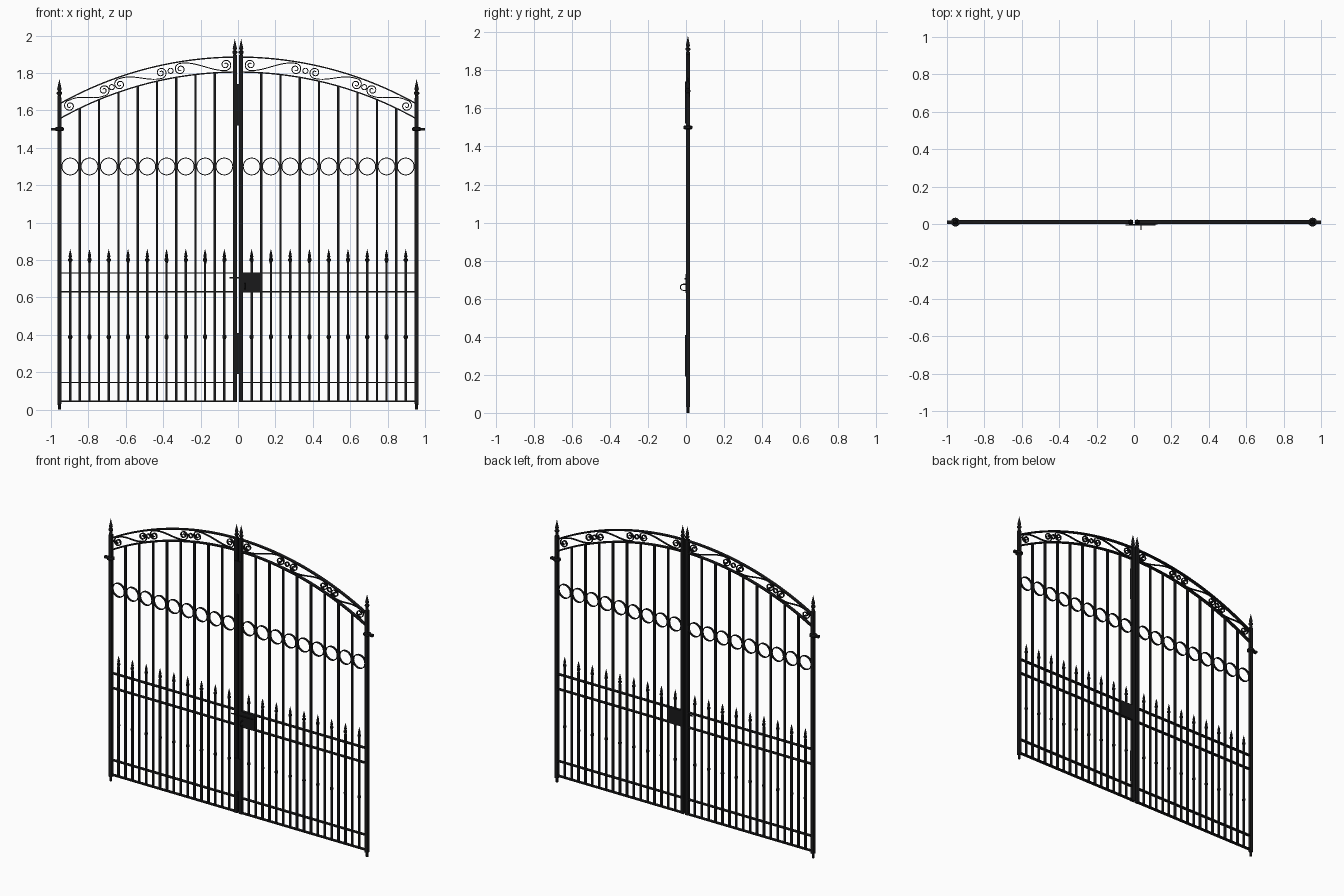
import bpy, bmesh, math
from mathutils import Vector

if "Cube" in bpy.data.objects:
    bpy.data.objects.remove(bpy.data.objects["Cube"])

Y = 0.01                                   # centre plane of the gate
mat = bpy.data.materials.new("black iron")
mat.diffuse_color = (0.01, 0.01, 0.011, 1)
mat.use_nodes = True
mat.node_tree.nodes["Principled BSDF"].inputs["Base Color"].default_value = mat.diffuse_color


def finish(name, bm, mirror=True, smooth=False):
    bmesh.ops.recalc_face_normals(bm, faces=bm.faces)
    me = bpy.data.meshes.new(name)
    bm.to_mesh(me)
    bm.free()
    me.materials.append(mat)
    ob = bpy.data.objects.new(name, me)
    bpy.context.collection.objects.link(ob)
    if mirror:
        m = ob.modifiers.new("other_leaf", 'MIRROR')
        m.use_mirror_merge = False
    if smooth:
        bpy.ops.object.select_all(action='DESELECT')
        bpy.context.view_layer.objects.active = ob
        ob.select_set(True)
        bpy.ops.object.shade_smooth_by_angle(angle=math.radians(40))
    return ob


def box(bm, x0, x1, y0, y1, z0, z1):
    vs = bmesh.ops.create_cube(bm, size=1)["verts"]
    for v in vs:
        v.co = Vector(((x0 + x1) / 2 + v.co.x * (x1 - x0),
                       (y0 + y1) / 2 + v.co.y * (y1 - y0),
                       (z0 + z1) / 2 + v.co.z * (z1 - z0)))


def lathe(bm, x, profile, n=10):
    """Turned shape around a vertical axis at x; profile is (radius, z)."""
    rings = [[bm.verts.new((x + r * math.cos(2 * math.pi * i / n),
                            Y + r * math.sin(2 * math.pi * i / n), z))
              for i in range(n)] for r, z in profile]
    for a, b in zip(rings, rings[1:]):
        for i in range(n):
            j = (i + 1) % n
            bm.faces.new((a[i], a[j], b[j], b[i]))
    bm.faces.new(rings[0][::-1])
    bm.faces.new(rings[-1])


def band(bm, pts, t, d, closed=False):
    """Flat strip (thickness t, depth d) following an x-z path."""
    n, rows = len(pts), []
    for i, (x, z) in enumerate(pts):
        a = pts[(i - 1) % n] if closed or i else pts[0]
        b = pts[(i + 1) % n] if closed or i < n - 1 else pts[-1]
        tx, tz = b[0] - a[0], b[1] - a[1]
        l = math.hypot(tx, tz)
        nx, nz = -tz / l * t / 2, tx / l * t / 2
        rows.append([bm.verts.new((x + s * nx, Y + e * d / 2, z + s * nz))
                     for s, e in ((1, 1), (1, -1), (-1, -1), (-1, 1))])
    for i in range(n if closed else n - 1):
        a, b = rows[i], rows[(i + 1) % n]
        for k in range(4):
            bm.faces.new((a[k], a[(k + 1) % 4], b[(k + 1) % 4], b[k]))
    if not closed:
        bm.faces.new(rows[0])
        bm.faces.new(rows[-1][::-1])


def arch(x, top):
    R = 1.945
    return top - R + math.sqrt(R * R - x * x)


def circle(cx, cz, r, n):
    return [(cx + r * math.cos(2 * math.pi * i / n), cz + r * math.sin(2 * math.pi * i / n))
            for i in range(n)]


def ornament(z, s):
    """Collar and spear head starting at z, scaled by s."""
    return [(.5 * s, z), (1.0 * s, z + .6 * s), (1.0 * s, z + 1.1 * s), (.5 * s, z + 1.6 * s),
            (.85 * s, z + 2.3 * s), (.45 * s, z + 4 * s), (.03 * s, z + 6 * s)]


# posts
bm = bmesh.new()
box(bm, .944, .966, Y - .011, Y + .011, .03, 1.66)
lathe(bm, .955, [(.008, 0), (.009, .035)])
finish("outer_post", bm)
bm = bmesh.new()
box(bm, .006, .028, Y - .011, Y + .011, .04, 1.895)
finish("meeting_post", bm)

# post finials
bm = bmesh.new()
lathe(bm, .955, [(.011, 1.655), (.009, 1.68)] + ornament(1.68, .0145))
lathe(bm, .017, [(.010, 1.89), (.008, 1.90)] + ornament(1.90, .0135))
finish("post_finials", bm, smooth=True)

# horizontal rails
bm = bmesh.new()
for z in (.045, .145, .63, .73):
    box(bm, .026, .946, Y - .011, Y + .011, z - .003, z + .003)
finish("rails", bm)

# arched top rails
bm = bmesh.new()
for top in (1.885, 1.805):
    band(bm, [(.026 + .92 * i / 32, arch(.026 + .92 * i / 32, top)) for i in range(33)], .007, .022)
finish("arched_rails", bm)

# tall bars between the rings
bm = bmesh.new()
for i in range(8):
    x = .1245 + .103 * i
    box(bm, x - .006, x + .006, Y - .006, Y + .006, .045, arch(x, 1.805))
finish("tall_bars", bm)

# short spear bars with knuckles
bm = bmesh.new()
for i in range(9):
    x = .073 + .103 * i
    box(bm, x - .006, x + .006, Y - .006, Y + .006, .045, .785)
    lathe(bm, x, [(.006, .375), (.011, .384), (.011, .394), (.006, .403)], 8)
    lathe(bm, x, [(.006, .78), (.007, .79), (.011, .796), (.011, .806), (.006, .811),
                  (.009, .818), (.006, .835), (.0005, .858)], 8)
finish("spear_bars", bm)

# row of rings
bm = bmesh.new()
for i in range(9):
    band(bm, circle(.073 + .103 * i, 1.30, .045, 28), .005, .014, True)
finish("ring_row", bm)


# scrolls between the arches
def spiral(cx, r, a0, turn):
    """From centre outward, ending at angle a0."""
    cz, n, out = arch(cx, 1.845), 30, []
    for i in range(n + 1):
        f = i / n
        a = a0 - turn * (1 - f) * 3.3 * math.pi
        rr = r * (.2 + .8 * f)
        out.append((cx + rr * math.cos(a), cz + rr * math.sin(a)))
    return out


bm = bmesh.new()
for xi, xo in ((.066, .308), (.412, .632), (.717, .900)):
    # inner spiral leaves at its bottom, outer spiral at its top
    a = spiral(xi, .031, -math.pi / 2, 1)
    b = spiral(xo, .031, math.pi / 2, 1)
    (x0, z0), (x1, z1) = a[-1], b[-1]
    w, mid = x1 - x0, []
    for i in range(1, 16):
        f = i / 16
        x = x0 + w * f
        off = -.031 + .062 * (3 * f * f - 2 * f ** 3)
        mid.append((x, arch(x, 1.845) + off))
    band(bm, a + mid + b[::-1], .005, .012)
for x in (.36, .675):
    band(bm, circle(x, arch(x, 1.845), .014, 14), .005, .012, True)
finish("scrolls", bm)

# hinge collars and pins
bm = bmesh.new()
lathe(bm, .955, [(.018, 1.490), (.024, 1.494), (.024, 1.506), (.018, 1.510)], 12)
box(bm, .955, 1.0, Y - .010, Y + .010, 1.493, 1.507)
finish("hinges", bm)

# cover plates over the meeting gap
bm = bmesh.new()
for z in (.19, 1.52):
    box(bm, -.027, .027, Y - .016, Y - .010, z, z + .22)
finish("cover_plates", bm, mirror=False)

# lock box with sliding bolt
bm = bmesh.new()
box(bm, .026, .125, Y - .012, Y + .011, .63, .73)
finish("lock_box", bm, mirror=False)
bm = bmesh.new()
box(bm, -.045, .115, -.009, -.003, .702, .708)
finish("bolt", bm, mirror=False)

# pull handle, a loop standing out in front
bm = bmesh.new()
rows = []
for i in range(13):
    a = math.pi / 2 + math.pi * i / 12
    rows.append([bm.verts.new((.037 + .003 * math.cos(b),
                               -.014 + (.016 + .003 * math.sin(b)) * math.cos(a),
                               .66 + (.016 + .003 * math.sin(b)) * math.sin(a)))
                 for b in [k * math.pi / 3 for k in range(6)]])
for p, q in zip(rows, rows[1:]):
    for k in range(6):
        bm.faces.new((p[k], p[(k + 1) % 6], q[(k + 1) % 6], q[k]))
for z in (.644, .676):
    box(bm, .034, .040, -.016, 0, z - .003, z + .003)
finish("pull_handle", bm, mirror=False, smooth=True)
